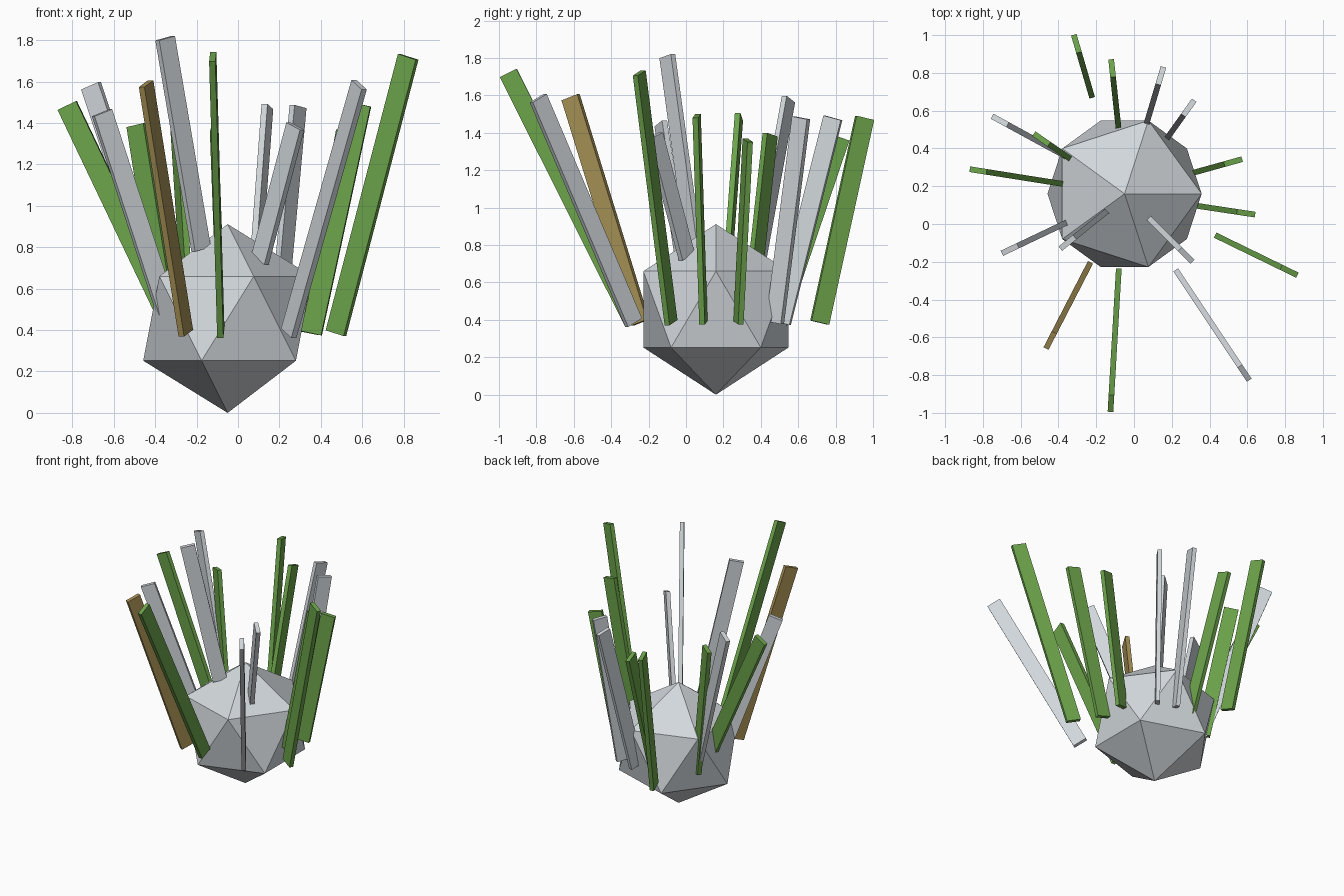
import bpy
import bmesh
from mathutils import Vector, Matrix

cube = bpy.data.objects.get("Cube")
if cube:
    bpy.data.objects.remove(cube, do_unlink=True)

BLADE_WIDTH = 0.1
BLADE_THICKNESS = 0.03
BASE_HEIGHT = 0.385


def make_material(name, colour):
    material = bpy.data.materials.new(name)
    material.use_nodes = True
    material.diffuse_color = (*colour, 1)
    shader = material.node_tree.nodes["Principled BSDF"]
    shader.inputs["Base Color"].default_value = (*colour, 1)
    return material


def add_object(name, bm, material):
    mesh = bpy.data.meshes.new(name)
    bm.to_mesh(mesh)
    bm.free()
    mesh.materials.append(material)
    obj = bpy.data.objects.new(name, mesh)
    bpy.context.scene.collection.objects.link(obj)
    return obj


def add_blade(name, base, tip, material):
    """Flat plank from base to tip, its broad side in the plane of its lean."""
    base, tip = Vector(base), Vector(tip)
    axis = (tip - base).normalized()
    side = Vector((0, 0, 1)).cross(axis).normalized()
    broad = side.cross(axis)
    turn = Matrix((broad, side, axis)).transposed()
    if turn.determinant() < 0:
        turn = Matrix((broad, -side, axis)).transposed()
    size = Matrix.Diagonal((BLADE_WIDTH, BLADE_THICKNESS, (tip - base).length, 1))
    place = Matrix.Translation((base + tip) / 2) @ turn.to_4x4() @ size
    bm = bmesh.new()
    bmesh.ops.create_cube(bm, size=1, matrix=place)
    bmesh.ops.recalc_face_normals(bm, faces=bm.faces)
    add_object(name, bm, material)


grey = make_material("pale grey", (0.64, 0.68, 0.71))
green = make_material("leaf green", (0.15, 0.37, 0.07))
brown = make_material("dry brown", (0.38, 0.28, 0.09))

# Faceted core
bm = bmesh.new()
RADIUS = 0.456
bmesh.ops.create_icosphere(bm, subdivisions=1, radius=RADIUS,
                           matrix=Matrix.Translation((-0.05, 0.16, RADIUS)))
add_object("faceted_core", bm, grey)

# Blades around the core: base x, base y, then tip position
blades = {
    "green_blade": (green, [
        ((-0.235, 0.715), (-0.305, 0.955, 1.48)),
        ((-0.08, 0.49), (-0.116, 0.825, 1.375)),
        ((0.345, 0.28), (0.525, 0.33, 1.36)),
        ((0.355, 0.093), (0.593, 0.057, 1.49)),
        ((0.473, -0.08), (0.822, -0.25, 1.72)),
        ((-0.083, -0.28), (-0.122, -0.95, 1.72)),
        ((-0.3, 0.2), (-0.825, 0.283, 1.485)),
        ((-0.33, 0.34), (-0.49, 0.45, 1.39)),
    ]),
    "grey_blade": (grey, [
        ((0.06, 0.51), (0.142, 0.785, 1.48)),
        ((0.19, 0.475), (0.29, 0.615, 1.48)),
        ((0.245, -0.28), (0.585, -0.79, 1.585)),
        ((-0.31, 0.03), (-0.657, -0.135, 1.45)),
        ((-0.31, 0.33), (-0.71, 0.548, 1.58)),
    ]),
    "brown_blade": (brown, [
        ((-0.252, -0.245), (-0.444, -0.617, 1.59)),
    ]),
}
for name, (material, rows) in blades.items():
    for base, tip in rows:
        add_blade(name, (*base, BASE_HEIGHT), tip, material)

# Two blades rising from the top of the core
add_blade("upper_blade", (0.105, 0.005, 0.735), (0.277, -0.167, 1.385), grey)
add_blade("upper_blade", (-0.178, 0.04, 0.79), (-0.352, -0.1, 1.81), grey)
